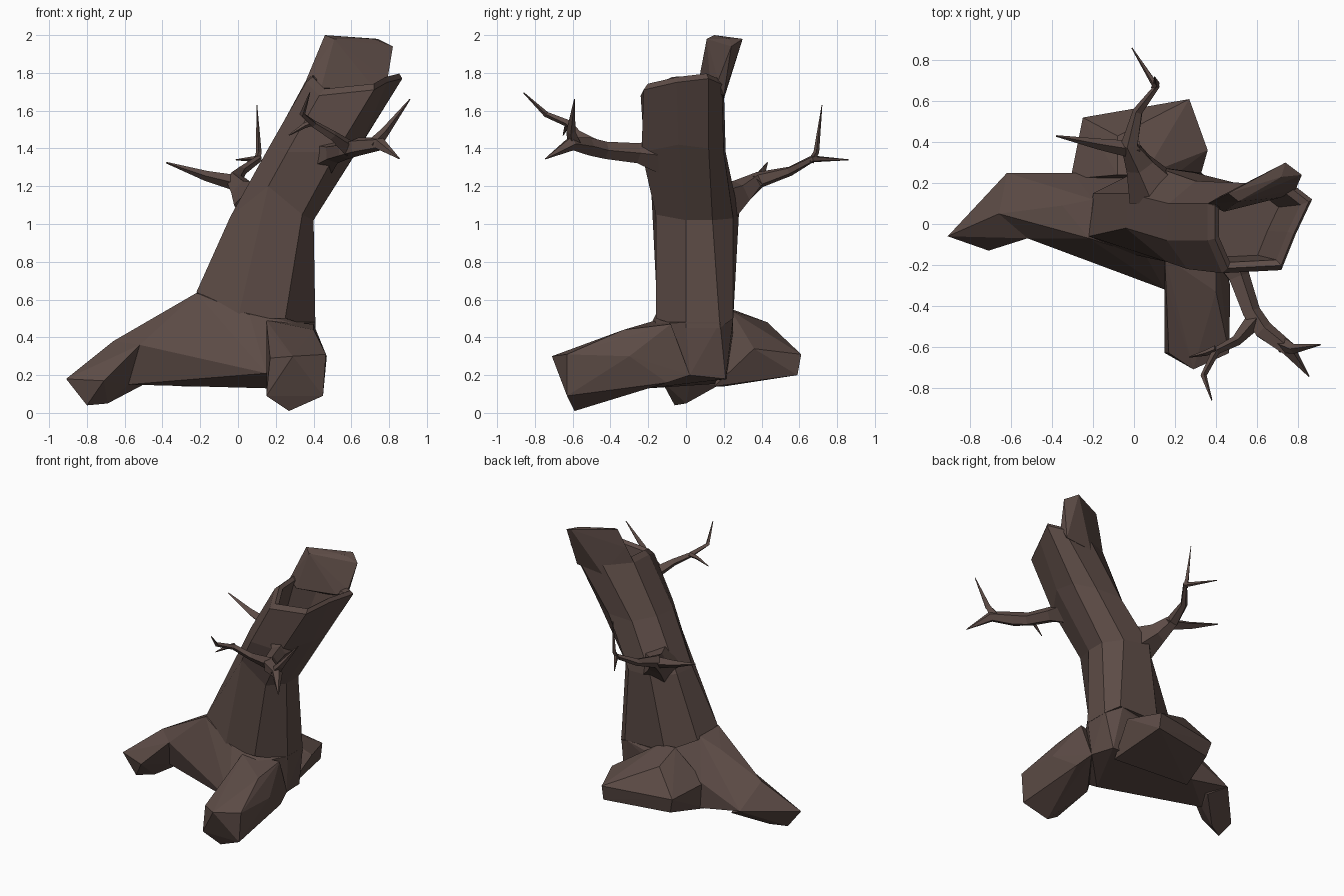
import bpy, bmesh, math
from mathutils import Vector

bark = bpy.data.materials.new("dark brown bark")
bark.diffuse_color = (0.108, 0.071, 0.061, 1)


def finish(bm, name):
    bmesh.ops.recalc_face_normals(bm, faces=bm.faces)
    me = bpy.data.meshes.new(name)
    bm.to_mesh(me)
    bm.free()
    me.materials.append(bark)
    ob = bpy.data.objects.new(name, me)
    bpy.context.collection.objects.link(ob)
    return ob


def hull(name, pts):
    """Faceted block wrapped around a few corner points."""
    bm = bmesh.new()
    vs = [bm.verts.new(p) for p in pts]
    bmesh.ops.convex_hull(bm, input=vs)
    loose = [v for v in bm.verts if not v.link_faces]
    bmesh.ops.delete(bm, geom=loose, context='VERTS')
    return finish(bm, name)


def loft(bm, rings):
    """Skin a list of equal-length rings and cap both ends."""
    vr = [[bm.verts.new(p) for p in r] for r in rings]
    n = len(vr[0])
    for a, b in zip(vr, vr[1:]):
        for i in range(n):
            j = (i + 1) % n
            bm.faces.new((a[i], a[j], b[j], b[i]))
    bm.faces.new(vr[0][::-1])
    bm.faces.new(vr[-1])


def limb(bm, path, sides=5):
    """Tapered tube through (x, y, z, radius) points."""
    pts = [Vector(p[:3]) for p in path]
    rings = []
    for k, p in enumerate(path):
        d = (pts[min(k + 1, len(pts) - 1)] - pts[max(k - 1, 0)]).normalized()
        q = d.to_track_quat('Z', 'Y')
        rings.append([pts[k] + q @ Vector((p[3] * math.cos(t), p[3] * math.sin(t), 0))
                      for t in (2 * math.pi * i / sides for i in range(sides))])
    loft(bm, rings)


# Trunk: eight-sided leaning loft, then the rim folds inward into a hollow
foot = [(-.22, -.06, .64), (0, -.15, .5), (.25, -.16, .5), (.41, 0, .45),
        (.41, .18, .45), (.33, .25, .5), (0, .25, .5), (-.2, .15, .6)]
waist = [(-.04, -.02, 1.04), (.16, -.185, 1.2), (.34, -.16, 1.05), (.4, 0, 1.02),
         (.4, .14, 1.02), (.3, .25, 1.03), (.1, .28, 1.05), (-.03, .15, 1.05)]
chest = [(.16, -.08, 1.4), (.26, -.22, 1.38), (.52, -.235, 1.38), (.65, -.04, 1.42),
         (.64, .12, 1.4), (.5, .2, 1.38), (.3, .21, 1.38), (.17, .1, 1.41)]
rim = [(.36, -.08, 1.75), (.43, -.24, 1.68), (.72, -.225, 1.71), (.79, -.05, 1.75),
       (.87, .12, 1.77), (.78, .19, 1.74), (.55, .2, 1.73), (.36, .1, 1.76)]
centre = sum((Vector(p) for p in rim), Vector()) / 8
lip = [Vector(p).lerp(centre, .1) + Vector((.01, 0, .03)) for p in rim]
inner = [Vector(p).lerp(centre, .22) + Vector((0, 0, .01)) for p in rim]
floor = [Vector(p).lerp(centre, .32) + Vector((-.08, 0, -.2)) for p in rim]
bm = bmesh.new()
loft(bm, [foot, waist, chest, rim, lip, inner, floor])
finish(bm, "trunk")

# Tall splinter left standing on the back of the broken rim
hull("back_splinter", [
    (.36, .1, 1.76), (.44, .06, 1.72), (.72, .13, 1.72), (.79, .17, 1.76),
    (.55, .2, 1.66), (.76, .2, 1.68), (.41, .13, 1.87), (.46, .15, 2.0),
    (.51, .11, 1.98), (.74, .3, 1.98), (.82, .24, 1.94), (.72, .23, 1.98)])

# Root flare under the trunk, spreading left
hull("root_flare", [
    (-.52, -.07, .36), (-.66, .05, .38), (-.47, -.06, .28), (-.58, .02, .15),
    (-.62, .25, .22), (-.35, .09, .55), (-.22, -.07, .635), (-.2, .12, .62),
    (.06, -.16, .52), (.3, -.16, .47), (.15, -.32, .21), (.16, -.2, .13),
    (.41, 0, .48), (.41, .18, .48), (.39, .02, .2), (.36, .21, .18),
    (-.3, .25, .16), (-.3, .25, .35), (.31, .25, .5)])

# Three toes of the roots
hull("left_root", [
    (-.91, -.06, .18), (-.8, -.06, .04), (-.69, 0, .05), (-.71, -.13, .17),
    (-.52, -.07, .36), (-.66, .05, .38), (-.62, .25, .22), (-.58, .02, .15),
    (-.5, .18, .15)])
hull("front_root", [
    (.15, -.63, .09), (.27, -.59, .01), (.45, -.63, .09), (.17, -.63, .29),
    (.29, -.71, .3), (.465, -.63, .31), (.17, -.34, .42), (.4, -.33, .44),
    (.47, -.3, .3), (.15, -.16, .49), (.4, -.08, .47), (.16, -.3, .14),
    (.42, -.1, .16), (.39, .02, .2)])
hull("back_root", [
    (.27, .61, .31), (.27, .59, .2), (.36, .36, .34), (.28, .38, .18),
    (-.08, .43, .48), (-.25, .52, .31), (-.22, .5, .2), (.2, .24, .42),
    (-.08, .24, .55), (.05, .24, .54), (-.31, .22, .34), (-.3, .2, .14),
    (.3, .15, .14)])

# Back branch: main limb, upright twig, left twig
bm = bmesh.new()
limb(bm, [(.1, .17, 1.1, .14), (.03, .29, 1.165, .075), (-.02, .39, 1.235, .045),
          (.02, .55, 1.28, .026), (.11, .67, 1.345, .019), (-.01, .86, 1.34, .003)])
limb(bm, [(.1, .66, 1.33, .018), (.11, .69, 1.38, .015), (.1, .72, 1.63, .002)], 4)
limb(bm, [(.02, .36, 1.21, .045), (-.17, .39, 1.255, .027), (-.38, .43, 1.325, .004)], 4)
finish(bm, "back_branch")

# Front branch: stem, right fork with two tips, left fork with two tips
bm = bmesh.new()
limb(bm, [(.46, -.14, 1.36, .1), (.51, -.26, 1.375, .056), (.57, -.43, 1.39, .048),
          (.63, -.52, 1.41, .05), (.75, -.61, 1.425, .038), (.855, -.745, 1.345, .003)])
limb(bm, [(.72, -.59, 1.42, .038), (.78, -.61, 1.49, .024), (.91, -.59, 1.66, .003)], 4)
limb(bm, [(.59, -.47, 1.4, .045), (.5, -.57, 1.47, .026), (.4, -.62, 1.53, .02),
          (.34, -.74, 1.58, .015), (.38, -.86, 1.695, .003)], 4)
limb(bm, [(.4, -.61, 1.54, .018), (.35, -.63, 1.52, .014), (.27, -.65, 1.47, .003)], 4)
finish(bm, "front_branch")
